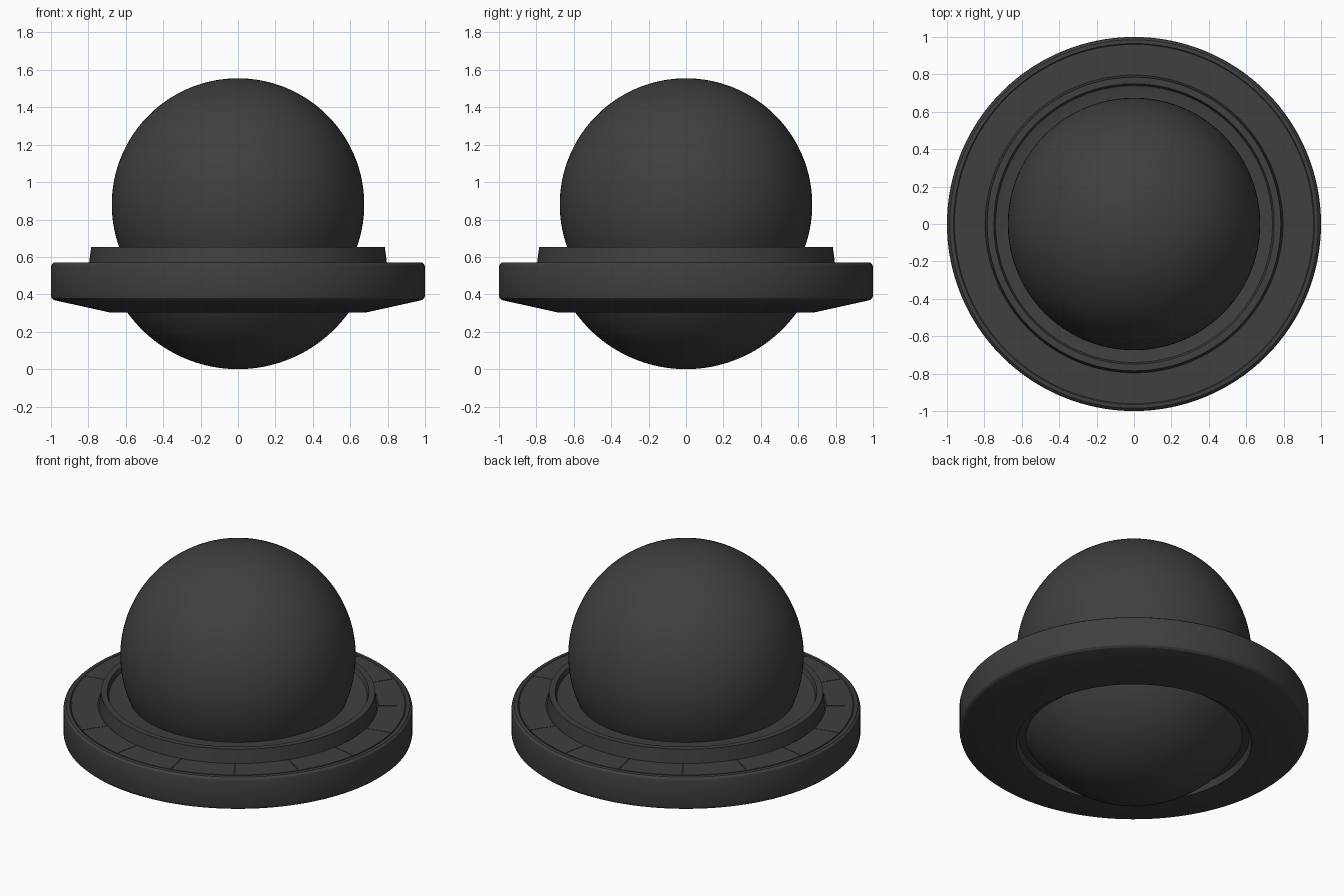
import bpy, math

if "Cube" in bpy.data.objects:
    bpy.data.objects.remove(bpy.data.objects["Cube"], do_unlink=True)


def make_material(name, rgb):
    mat = bpy.data.materials.new(name)
    mat.use_nodes = True
    mat.diffuse_color = (*rgb, 1)
    mat.node_tree.nodes["Principled BSDF"].inputs["Base Color"].default_value = (*rgb, 1)
    return mat


charcoal = make_material("charcoal", (0.05, 0.05, 0.05))


def finish(obj, angle=25):
    obj.data.materials.append(charcoal)
    bpy.ops.object.select_all(action="DESELECT")
    obj.select_set(True)
    bpy.context.view_layer.objects.active = obj
    bpy.ops.object.shade_smooth_by_angle(angle=math.radians(angle))


def lathe(name, profile, closed=True, sides=128, start=0.0, sweep=math.tau):
    """Turn an (r, z) profile around the z axis; a partial sweep gets end caps."""
    full = sweep >= math.tau
    columns = sides if full else sides + 1
    n = len(profile)
    verts = []
    for i in range(columns):
        a = start + sweep * i / sides
        verts += [(r * math.cos(a), r * math.sin(a), z) for r, z in profile]
    faces = []
    for i in range(sides):
        j = (i + 1) % columns
        for k in range(n if closed else n - 1):
            m = (k + 1) % n
            faces.append((i * n + k, j * n + k, j * n + m, i * n + m))
    if not full:
        faces.append(tuple(range(n))[::1])
        faces.append(tuple(range(sides * n, sides * n + n))[::-1])
    mesh = bpy.data.meshes.new(name)
    mesh.from_pydata(verts, [], faces)
    mesh.validate()
    obj = bpy.data.objects.new(name, mesh)
    bpy.context.collection.objects.link(obj)
    finish(obj)
    return obj


# Upper ball
bpy.ops.mesh.primitive_uv_sphere_add(segments=96, ring_count=64, radius=0.675, location=(0, 0, 0.88))
ball = bpy.context.object
ball.name = "upper_ball"
finish(ball, 60)

# Rounded belly below the ring, a cap of a larger sphere
R = 0.73
belly = [(R * math.sin(t), R - R * math.cos(t))
         for t in (0.0005 + math.radians(62) * i / 28 for i in range(29))]
lathe("lower_belly", belly, closed=False)

# Wide saucer ring with rounded rim and conical underside
lathe("saucer_ring", [
    (0.60, 0.345), (0.66, 0.345), (0.675, 0.305), (0.685, 0.303),
    (0.965, 0.365), (0.985, 0.37), (0.996, 0.38), (1.0, 0.395),
    (1.0, 0.545), (0.996, 0.56), (0.985, 0.57), (0.965, 0.571),
    (0.96, 0.566), (0.60, 0.566)])

# Raised collar with a recessed floor around the ball
lathe("collar", [
    (0.60, 0.56), (0.797, 0.56), (0.785, 0.653), (0.75, 0.653),
    (0.74, 0.625), (0.73, 0.622), (0.60, 0.622)])

# Thin deck panels, split by narrow seams
COUNT = 16
step = math.tau / COUNT
seam = 0.004
for i in range(COUNT):
    lathe(f"deck_panel_{i + 1}",
          [(0.802, 0.564), (0.958, 0.564), (0.958, 0.571), (0.802, 0.571)],
          sides=8, start=step * (i + 0.5) + seam / 2, sweep=step - seam)
